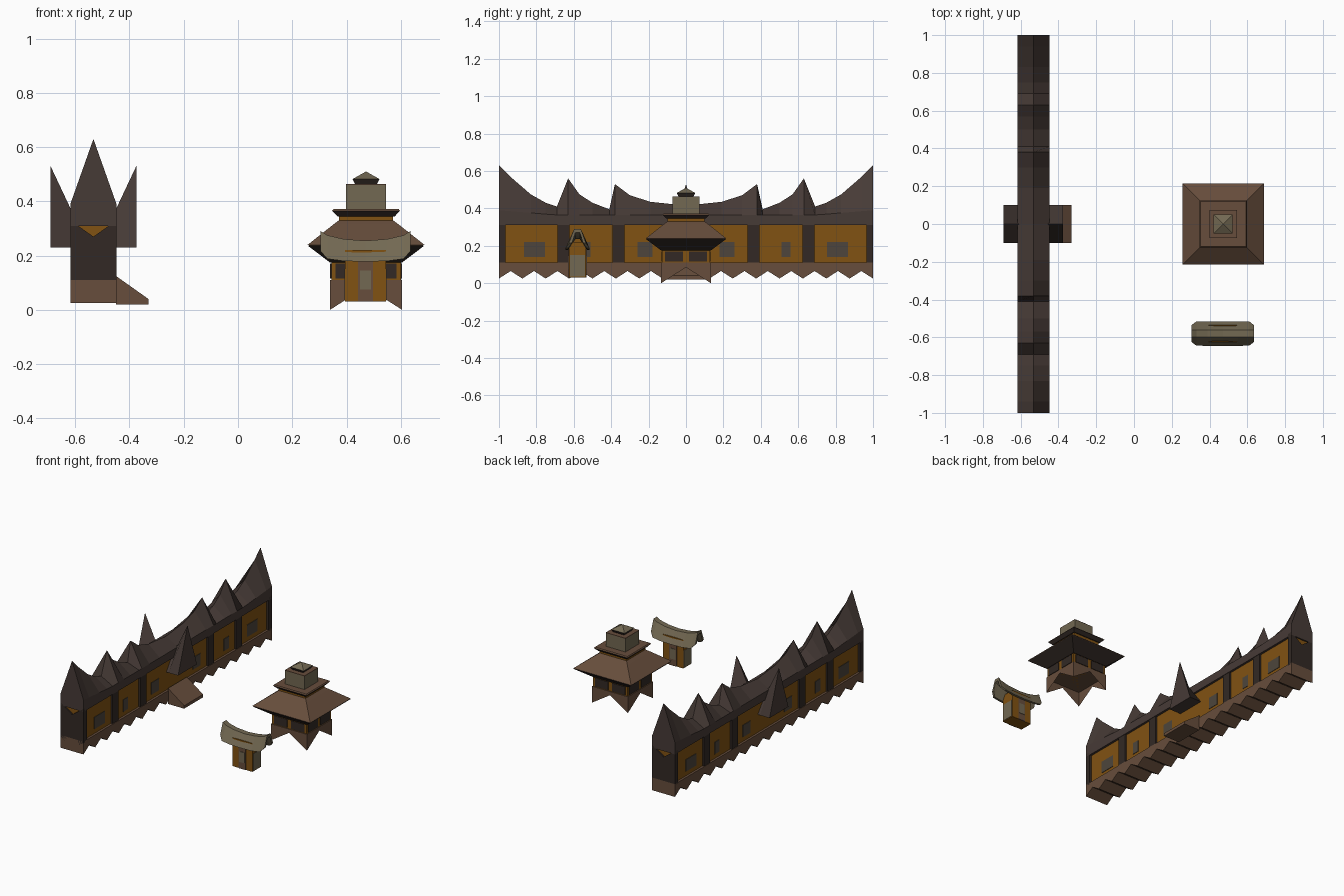
import bpy, bmesh

if "Cube" in bpy.data.objects:
    bpy.data.objects.remove(bpy.data.objects["Cube"])


def material(name, rgb):
    m = bpy.data.materials.new(name)
    m.diffuse_color = (*rgb, 1)
    m.use_nodes = True
    m.node_tree.nodes["Principled BSDF"].inputs["Base Color"].default_value = m.diffuse_color
    return m


ROOF = material("dark_roof", (0.062, 0.043, 0.037))
DARK = material("dark_wood", (0.032, 0.022, 0.018))
BROWN = material("brown_wood", (0.135, 0.075, 0.045))
GOLD = material("gold_wall", (0.22, 0.085, 0.006))
KHAKI = material("khaki", (0.17, 0.14, 0.085))
GREY = material("window_grey", (0.075, 0.06, 0.045))


def loft(name, rings, mat, cap=True):
    """Skin a list of equal-length closed rings with flat faces."""
    bm = bmesh.new()
    rows = [[bm.verts.new(p) for p in r] for r in rings]
    n = len(rows[0])
    for a, b in zip(rows, rows[1:]):
        for i in range(n):
            j = (i + 1) % n
            bm.faces.new((a[i], a[j], b[j], b[i]))
    if cap:
        bm.faces.new(rows[0])
        bm.faces.new(rows[-1])
    bmesh.ops.remove_doubles(bm, verts=bm.verts, dist=1e-5)
    bmesh.ops.recalc_face_normals(bm, faces=bm.faces)
    me = bpy.data.meshes.new(name)
    bm.to_mesh(me)
    bm.free()
    me.materials.append(mat)
    ob = bpy.data.objects.new(name, me)
    bpy.context.collection.objects.link(ob)
    return ob


def box(name, x0, x1, y0, y1, z0, z1, mat):
    ring = lambda z: [(x0, y0, z), (x1, y0, z), (x1, y1, z), (x0, y1, z)]
    return loft(name, [ring(z0), ring(z1)], mat)


def tiers(name, cx, cy, steps, mat):
    """Square stack from (half width, z) steps."""
    return loft(name, [[(cx - h, cy - h, z), (cx + h, cy - h, z), (cx + h, cy + h, z),
                        (cx - h, cy + h, z)] for h, z in steps], mat)


# ---------- Long house ----------
HX, HW = -0.533, 0.085

# Zigzag base
N = 16
teeth = [(-1 + i / N, 0.025 if i % 2 == 0 else 0.065) for i in range(2 * N + 1)]
profile = teeth + [(1, 0.11), (-1, 0.11)]
loft("zigzag_base", [[(HX + s * HW, y, z) for y, z in profile] for s in (-1, 1)], BROWN)

box("long_wall", HX - 0.07, HX + 0.07, -0.99, 0.99, 0.11, 0.33, GOLD)

# Saddle roof with three peaks on each half
ridge = [(1, .63), (.94, .57), (.83, .475), (.75, .43), (.69, .41), (.63, .56), (.57, .475),
         (.50, .43), (.41, .395), (.38, .53), (.30, .47), (.19, .435), (0, .415)]
ridge = [(-y, z) for y, z in ridge] + [(y, z) for y, z in reversed(ridge[:-1])]
rings = []
for y, z in ridge:
    eave = 0.365 + 0.025 * max(0, abs(y) - 0.7) / 0.3
    rings.append([(HX - HW, y, 0.31), (HX - HW, y, eave), (HX, y, z),
                  (HX + HW, y, eave), (HX + HW, y, 0.31)])
loft("saddle_roof", rings, ROOF)

for s in (-1, 1):
    # Dark end walls with pointed foot
    end = [(-HW, .10), (0, .05), (HW, .10), (HW, .33), (0, .27), (-HW, .33)]
    loft("end_wall", [[(HX + x, s * y, z) for x, z in end] for y in (0.965, 1.0)], DARK)
    # Posts on both long sides
    for y in (0.36, 0.655, -0.36, -0.655):
        xs = sorted((HX + s * 0.06, HX + s * 0.082))
        box("wall_post", *xs, y - 0.032, y + 0.032, 0.10, 0.32, DARK)
    # Windows
    for y, w, in ((0.81, 0.055), (0.535, 0.025), (0.22, 0.04)):
        for t in (-1, 1):
            xs = sorted((HX + s * 0.065, HX + s * 0.073))
            box("house_window", *xs, t * y - w, t * y + w, 0.14, 0.22, GREY)
    # Flared gable on each side
    loft("side_gable", [[(HX + s * x, -0.1, .23), (HX + s * x, 0, top), (HX + s * x, 0.1, .23)]
                        for x, top in ((0.05, 0.36), (0.085, 0.375), (0.158, 0.53))], ROOF)

# Entrance ramp
ramp = [(-.45, .02), (-.33, .02), (-.33, .04), (-.45, .125)]
loft("entrance_ramp", [[(x, y, z) for x, z in ramp] for y in (-0.1, 0.1)], BROWN)

# ---------- Tower ----------
TX = 0.472
box("tower_wall", TX - 0.128, TX + 0.128, -0.128, 0.128, 0.10, 0.20, GOLD)
tiers("lower_roof", TX, 0, [(.13, .18), (.215, .24), (.12, .315), (.10, .33)], BROWN)
tiers("lower_soffit", TX, 0, [(.132, .174), (.214, .236), (.13, .236)], DARK)
tiers("upper_wall", TX, 0, [(.10, .325), (.10, .35)], GOLD)
tiers("upper_eave", TX, 0, [(.106, .345), (.125, .365)], DARK)
tiers("upper_roof", TX, 0, [(.125, .365), (.12, .372), (.07, .372)], BROWN)
tiers("lantern", TX, 0, [(.073, .365), (.073, .46)], KHAKI)
tiers("lantern_lid", TX, 0, [(.073, .46), (.073, .464)], BROWN)
tiers("cap_rim", TX, 0, [(.038, .46), (.05, .482)], DARK)
tiers("cap", TX, 0, [(.05, .482), (.0001, .51)], KHAKI)

# Skirt hanging to points at the four corners
h = 0.133
loop = [(-1, -1), (0, -1), (1, -1), (1, 0), (1, 1), (0, 1), (-1, 1), (-1, 0)]
loft("tower_skirt", [[(TX + h * x, h * y, 0.11) for x, y in loop],
                     [(TX + h * x, h * y, 0.0 if x * y else 0.085) for x, y in loop]],
     BROWN, cap=False)
box("tower_floor", TX - h, TX + h, -h, h, 0.1, 0.11, BROWN)

# Paired windows on every side
for s in (-1, 1):
    for t in (-1, 1):
        a, b = sorted((t * 0.015, t * 0.113))
        c, d = sorted((s * 0.12, s * 0.132))
        box("tower_window", TX + c, TX + d, a, b, 0.115, 0.17, DARK)
        box("tower_window", TX + a, TX + b, c, d, 0.115, 0.17, DARK)

# ---------- Small hut ----------
SX, SY = 0.47, -0.58
box("hut_wall", SX - 0.075, SX + 0.075, SY - 0.045, SY + 0.045, 0.03, 0.22, GOLD)
for s in (-1, 1):
    ys = sorted((SY + s * 0.04, SY + s * 0.048))
    box("hut_door_frame", SX - 0.027, SX + 0.027, *ys, 0.03, 0.18, BROWN)
    ys = sorted((SY + s * 0.04, SY + s * 0.051))
    box("hut_door", SX - 0.02, SX + 0.02, *ys, 0.075, 0.145, KHAKI)
    xs = sorted((SX + s * 0.07, SX + s * 0.078))
    box("hut_side_panel", *xs, SY - 0.04, SY + 0.04, 0.035, 0.15, KHAKI)

# Curved saddle roof
half = [(.165, .29, .215, .045), (.14, .275, .188, .064), (.08, .261, .18, .065)]
span = [(-x, *r) for x, *r in half] + [(0, .255, .178, .065)] + list(reversed(half))
rings = [[(SX + x, SY - w, e), (SX + x, SY - .018, r), (SX + x, SY + .018, r), (SX + x, SY + w, e),
          (SX + x, SY + w - .015, e), (SX + x, SY + .012, r - .02),
          (SX + x, SY - .012, r - .02), (SX + x, SY - w + .015, e)] for x, r, e, w in span]
loft("hut_roof", rings, KHAKI)
